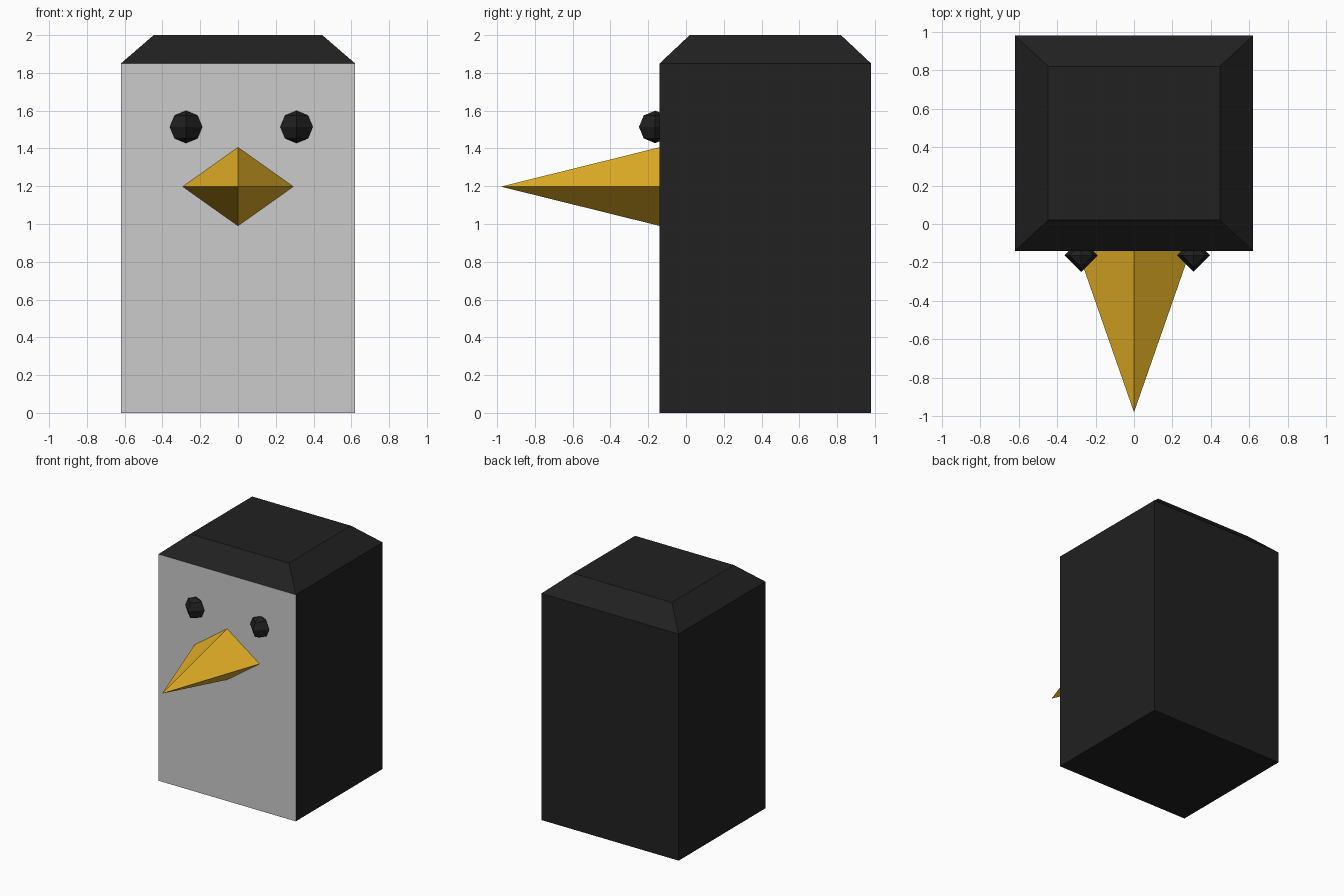
import bpy, bmesh, math
from mathutils import Matrix, Vector

if "Cube" in bpy.data.objects:
    bpy.data.objects.remove(bpy.data.objects["Cube"])


def material(name, rgb):
    m = bpy.data.materials.new(name)
    m.diffuse_color = (*rgb, 1)
    m.use_nodes = True
    m.node_tree.nodes["Principled BSDF"].inputs["Base Color"].default_value = m.diffuse_color
    return m


def finish(bm, name, *mats):
    bmesh.ops.recalc_face_normals(bm, faces=bm.faces)
    me = bpy.data.meshes.new(name)
    bm.to_mesh(me)
    bm.free()
    for m in mats:
        me.materials.append(m)
    ob = bpy.data.objects.new(name, me)
    bpy.context.collection.objects.link(ob)
    return ob


black = material("black", (0.015, 0.015, 0.015))
white = material("pale_grey", (0.8, 0.8, 0.8))
orange = material("orange", (0.8, 0.45, 0.02))

# Body: box whose top is extruded into a tapered cap, pale front face
bm = bmesh.new()
bmesh.ops.create_cube(bm, size=1, matrix=Matrix.Translation((0, 0.42, 0.925))
                      @ Matrix.Diagonal((1.24, 1.12, 1.85, 1)))
bm.normal_update()
front = next(f for f in bm.faces if f.normal.y < -0.9)
front.material_index = 1
top = next(f for f in bm.faces if f.normal.z > 0.9)
cap = bmesh.ops.extrude_discrete_faces(bm, faces=[top])["faces"][0]
bmesh.ops.scale(bm, vec=(0.72, 0.715, 1), verts=cap.verts,
                space=Matrix.Translation((0, -0.42, 0)))
bmesh.ops.translate(bm, vec=(0, 0, 0.15), verts=cap.verts)
finish(bm, "body", black, white)

# Beak: four-sided pyramid pointing forward
bm = bmesh.new()
bmesh.ops.create_cone(bm, cap_ends=True, segments=4, radius1=1, radius2=0, depth=0.84,
                      matrix=Matrix.Translation((0, -0.56, 1.198))
                      @ Matrix.Rotation(math.pi / 2, 4, 'X')
                      @ Matrix.Diagonal((0.293, 0.208, 1, 1)))
bmesh.ops.remove_doubles(bm, verts=bm.verts, dist=0.0001)
finish(bm, "beak", orange)

# Eyes: very coarse balls half sunk into the face
for name, x in (("left_eye", -0.275), ("right_eye", 0.31)):
    bm = bmesh.new()
    bmesh.ops.create_uvsphere(bm, u_segments=4, v_segments=4, radius=0.086)
    finish(bm, name, black).location = (x, -0.163, 1.514)
